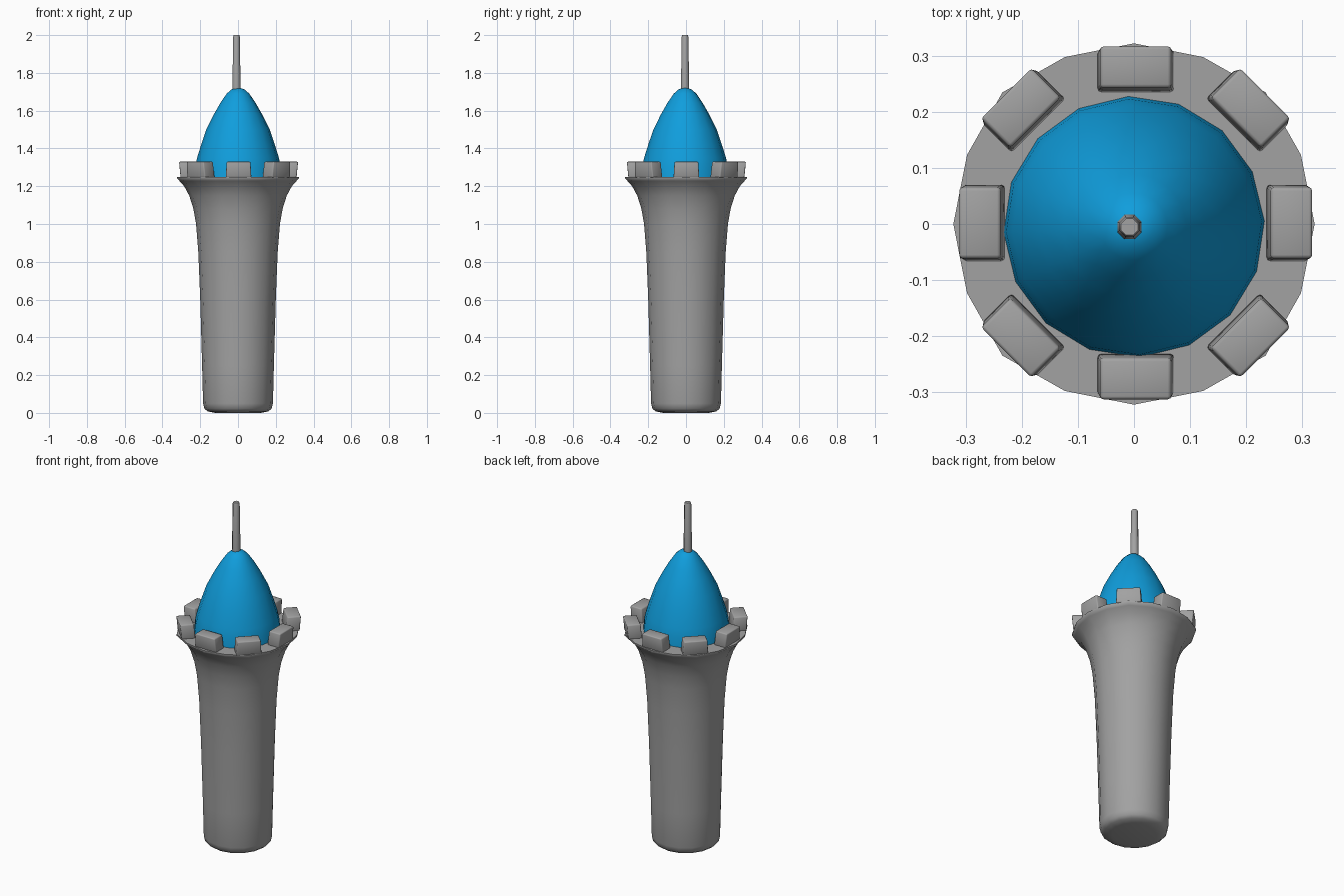
import bpy, bmesh, math
from mathutils import Matrix, Vector

cube = bpy.data.objects.get("Cube")
if cube:
    bpy.data.objects.remove(cube, do_unlink=True)


def material(name, color):
    m = bpy.data.materials.new(name)
    m.use_nodes = True
    m.diffuse_color = color
    m.node_tree.nodes["Principled BSDF"].inputs["Base Color"].default_value = color
    return m


stone = material("grey stone", (0.36, 0.36, 0.36, 1))
blue = material("blue roof", (0.005, 0.34, 0.72, 1))


def finish(name, bm, mat, angle):
    bmesh.ops.recalc_face_normals(bm, faces=bm.faces)
    mesh = bpy.data.meshes.new(name)
    bm.to_mesh(mesh)
    bm.free()
    mesh.materials.append(mat)
    obj = bpy.data.objects.new(name, mesh)
    bpy.context.collection.objects.link(obj)
    bpy.ops.object.select_all(action='DESELECT')
    obj.select_set(True)
    bpy.context.view_layer.objects.active = obj
    bpy.ops.object.shade_smooth_by_angle(angle=math.radians(angle))
    return obj


def lathe(name, profile, sides, mat, center=(0, 0), turn=0, angle=50):
    """Closed solid of revolution from (radius, height) pairs."""
    bm = bmesh.new()
    rings = []
    for r, z in profile:
        ring = []
        for i in range(sides):
            a = math.tau * i / sides + math.radians(turn)
            ring.append(bm.verts.new((center[0] + r * math.cos(a),
                                      center[1] + r * math.sin(a), z)))
        rings.append(ring)
    for low, high in zip(rings, rings[1:]):
        for i in range(sides):
            j = (i + 1) % sides
            bm.faces.new((low[i], low[j], high[j], high[i]))
    bm.faces.new(rings[0])
    bm.faces.new(rings[-1])
    return finish(name, bm, mat, angle)


# Flared shaft with a rounded foot and a thin lip
tower = lathe("tower", [(0.12, 0), (0.16, 0.008), (0.178, 0.022), (0.185, 0.05),
                        (0.19, 0.25), (0.2, 0.6), (0.21, 0.85), (0.222, 1.0),
                        (0.236, 1.08), (0.258, 1.15), (0.285, 1.2), (0.31, 1.228),
                        (0.322, 1.24), (0.322, 1.25)], 16, stone)
# Lip bulges a little on the diagonals
for v in tower.data.vertices:
    if v.co.z > 1.21 and abs(abs(v.co.x) - abs(v.co.y)) < 0.01:
        v.co.x *= 1.03
        v.co.y *= 1.03

# Pointed dome and finial pole
lathe("roof", [(0.233, 1.245), (0.228, 1.3), (0.217, 1.35), (0.195, 1.42),
               (0.168, 1.5), (0.128, 1.58), (0.094, 1.64), (0.06, 1.69),
               (0.035, 1.712), (0.012, 1.72)], 16, blue, (0, -0.005), 2.5)
lathe("roof_pole", [(0.024, 1.69), (0.019, 1.992), (0.016, 2.0)], 8, stone,
      (-0.008, -0.005), 22.5)

# Ring of eight battlement blocks, wider at the foot and leaning outward
for k in range(8):
    bm = bmesh.new()
    bmesh.ops.create_cube(bm, size=1)
    for v in bm.verts:
        top = v.co.z > 0
        v.co = Vector((v.co.x * 0.074 + (0.006 if top else -0.002),
                       v.co.y * (0.126 if top else 0.136),
                       v.co.z * 0.084))
    bmesh.ops.bevel(bm, geom=list(bm.edges), offset=0.006, segments=2,
                    affect='EDGES', profile=0.5)
    radius = 0.284 if k % 2 else 0.272
    place = (Matrix.Translation((0.003, 0.002, 1.288))
             @ Matrix.Rotation(k * math.tau / 8, 4, 'Z')
             @ Matrix.Translation((radius, 0, 0)))
    bm.transform(place)
    finish(f"battlement_{k + 1}", bm, stone, 50)
